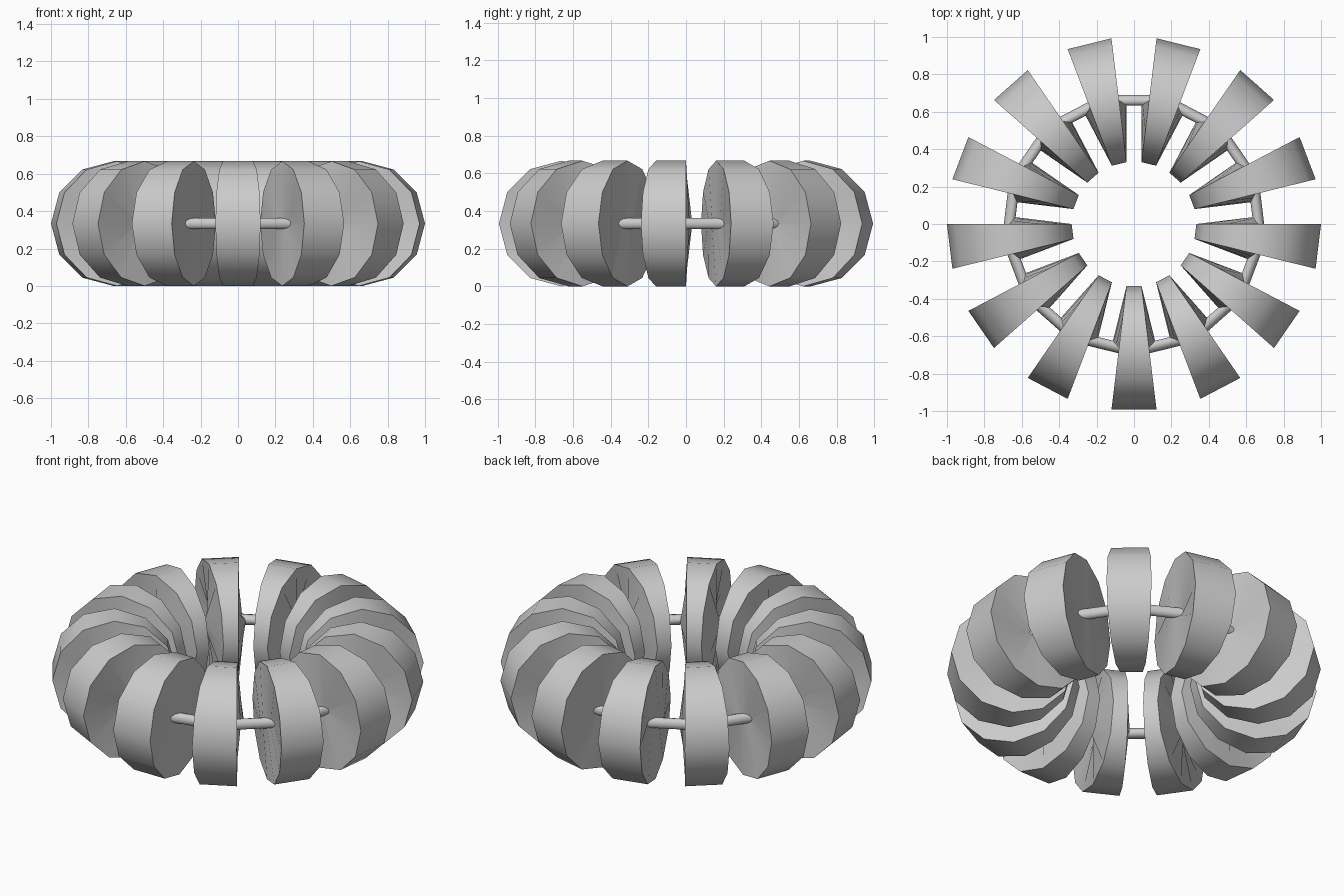
import bpy, bmesh, math

if "Cube" in bpy.data.objects:
    bpy.data.objects.remove(bpy.data.objects["Cube"])

N = 13            # wedges around the ring
SIDES = 12        # sides of the tube cross-section
R, r = 2 / 3, 1 / 3
STEP = math.pi / N          # wedge and gap each take half of a full pitch
START = -math.pi / 2 - STEP / 2
LINK = 0.088      # thickness of a link relative to a wedge

bm = bmesh.new()


def wedge_ring(angle):
    """Full-size tube cross-section in the radial plane at the given angle."""
    ring = []
    for k in range(SIDES):
        p = 2 * math.pi * k / SIDES
        d = R + r * math.cos(p)
        ring.append(bm.verts.new((d * math.cos(angle), d * math.sin(angle), r + r * math.sin(p))))
    return ring


def link_ring(mid, side):
    """Gap cross-section shrunk radially and vertically, keeping its slanted end."""
    ring = []
    cx = R * math.cos(STEP / 2)
    for k in range(SIDES):
        p = 2 * math.pi * k / SIDES
        d = R + r * math.cos(p)
        u = cx + (d * math.cos(STEP / 2) - cx) * LINK
        t = side * d * math.sin(STEP / 2)
        ring.append(bm.verts.new((u * math.cos(mid) - t * math.sin(mid),
                                  u * math.sin(mid) + t * math.cos(mid),
                                  r + r * LINK * math.sin(p))))
    return ring


# Chain of rings: wedge start, wedge end, link start, link end
rings = []
for i in range(N):
    a = START + 2 * i * STEP
    rings.append(wedge_ring(a))
    rings.append(wedge_ring(a + STEP))
    rings.append(link_ring(a + 1.5 * STEP, -1))
    rings.append(link_ring(a + 1.5 * STEP, 1))

for i, A in enumerate(rings):
    B = rings[(i + 1) % len(rings)]
    for k in range(SIDES):
        j = (k + 1) % SIDES
        bm.faces.new((A[k], A[j], B[j], B[k]))

bmesh.ops.recalc_face_normals(bm, faces=bm.faces[:])
mesh = bpy.data.meshes.new("segmented_ring")
bm.to_mesh(mesh)
bm.free()

# Smooth tube surfaces with sharp wedge rims
ring_obj = bpy.data.objects.new("segmented_ring", mesh)
bpy.context.collection.objects.link(ring_obj)
bpy.context.view_layer.objects.active = ring_obj
ring_obj.select_set(True)
bpy.ops.object.shade_smooth_by_angle(angle=math.radians(40))
